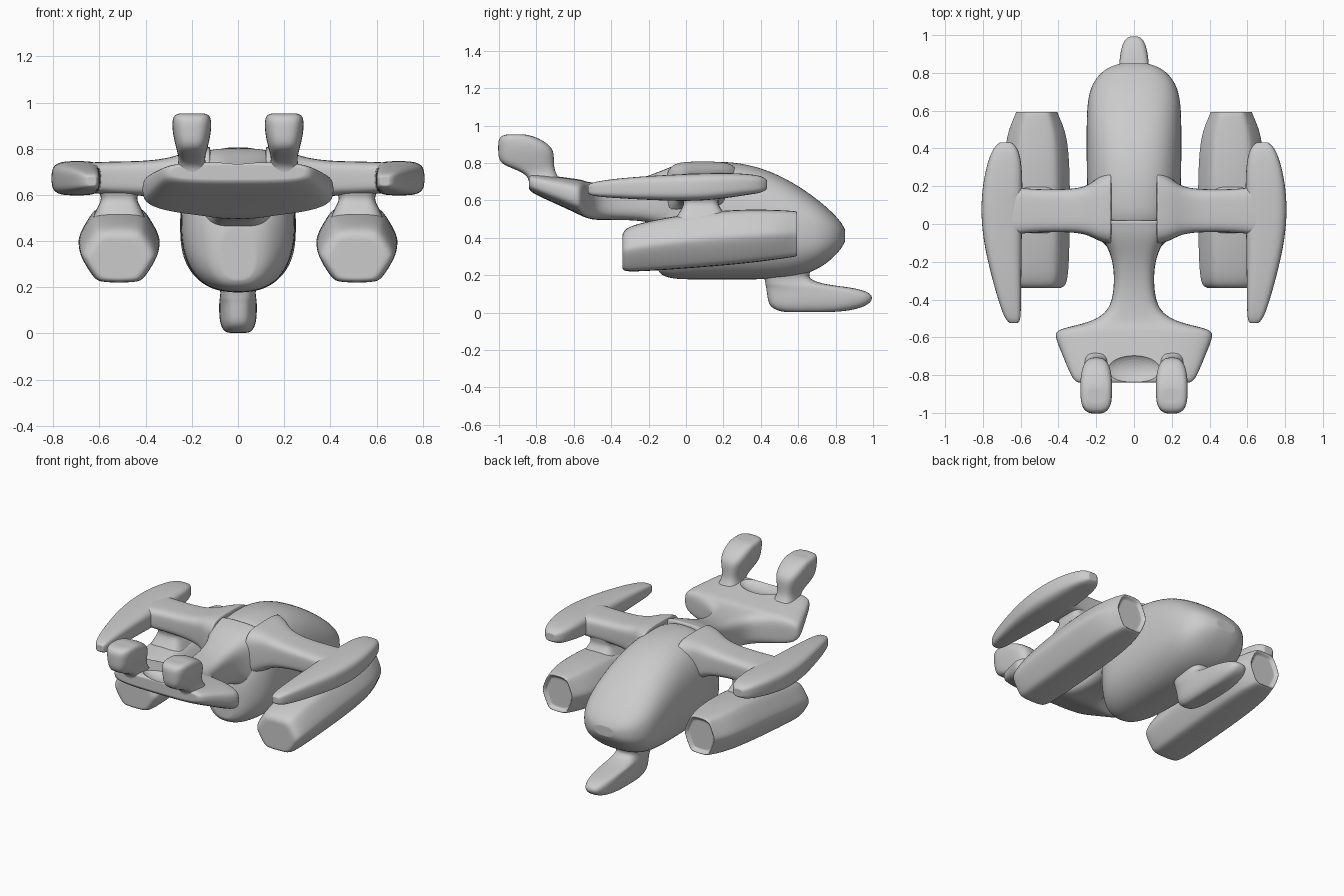
import bpy, bmesh
from math import cos, sin, pi, copysign


def rounded(n, count=24):
    """Unit superellipse: n=2 is a circle, larger n is boxier."""
    p = lambda v: copysign(abs(v) ** (2 / n), v)
    ts = [2 * pi * (i + 0.5) / count for i in range(count)]
    return [(p(cos(t)), p(sin(t))) for t in ts]


def loft(name, axis, rows, shape, mirror=False):
    """Skin a unit shape through rows of (position, u0, u1, v0, v1)."""
    bm = bmesh.new()
    rings = []
    for pos, u0, u1, v0, v1 in rows:
        ring = []
        for a, b in shape:
            u = (u0 + u1) / 2 + a * (u1 - u0) / 2
            v = (v0 + v1) / 2 + b * (v1 - v0) / 2
            co = {"x": (pos, u, v), "y": (u, pos, v), "z": (u, v, pos)}[axis]
            ring.append(bm.verts.new(co))
        rings.append(ring)
    k = len(shape)
    for r, s in zip(rings, rings[1:]):
        for i in range(k):
            j = (i + 1) % k
            bm.faces.new((r[i], r[j], s[j], s[i]))
    # close each end with an inset ring so the cap stays smooth
    for ring in (rings[0], rings[-1]):
        cap = bm.faces.new(ring)
        bmesh.ops.inset_region(bm, faces=[cap], thickness=0.008)
    bmesh.ops.recalc_face_normals(bm, faces=bm.faces)
    for f in bm.faces:
        f.smooth = True
    me = bpy.data.meshes.new(name)
    bm.to_mesh(me)
    bm.free()
    ob = bpy.data.objects.new(name, me)
    bpy.context.collection.objects.link(ob)
    if mirror:
        ob.modifiers.new("Mirror", "MIRROR")
    sub = ob.modifiers.new("Subdivision", "SUBSURF")
    sub.levels = sub.render_levels = 2
    return ob


def centred(rows):
    """Rows of (position, half width, v0, v1), symmetric about x = 0."""
    return [(p, -w, w, a, b) for p, w, a, b in rows]


# Main body
loft("body", "y", centred([
    (-0.15, 0.08, 0.23, 0.46), (-0.135, 0.13, 0.20, 0.54), (-0.08, 0.19, 0.18, 0.70),
    (0.0, 0.24, 0.175, 0.80), (0.12, 0.25, 0.175, 0.81), (0.25, 0.252, 0.175, 0.81),
    (0.42, 0.253, 0.175, 0.775), (0.58, 0.253, 0.187, 0.695), (0.70, 0.242, 0.225, 0.61),
    (0.78, 0.20, 0.285, 0.54), (0.83, 0.14, 0.34, 0.485), (0.85, 0.07, 0.38, 0.445)]),
    rounded(2.5))

# Neck flaring into the wide head
head = loft("head_and_neck", "y", centred([
    (-0.84, 0.29, 0.665, 0.73), (-0.832, 0.32, 0.645, 0.745), (-0.77, 0.35, 0.615, 0.74),
    (-0.66, 0.395, 0.565, 0.725), (-0.585, 0.425, 0.53, 0.715), (-0.555, 0.40, 0.515, 0.71),
    (-0.53, 0.27, 0.505, 0.70), (-0.49, 0.17, 0.495, 0.695), (-0.43, 0.122, 0.495, 0.695),
    (-0.33, 0.105, 0.495, 0.70), (-0.22, 0.108, 0.49, 0.725), (-0.13, 0.135, 0.46, 0.76),
    (-0.06, 0.18, 0.41, 0.79), (0.02, 0.23, 0.35, 0.805)]), rounded(3.5))

# Shallow dish in the head between the pods
bpy.ops.mesh.primitive_uv_sphere_add(segments=32, ring_count=16, radius=1,
                                     location=(0, -0.765, 0.765))
cutter = bpy.context.object
cutter.name = "dish_cutter"
cutter.scale = (0.155, 0.085, 0.06)
cutter.hide_render = True
cutter.hide_set(True)
cut = head.modifiers.new("Dish", "BOOLEAN")
cut.operation, cut.object, cut.solver = "DIFFERENCE", cutter, "EXACT"

# Pods standing on the head
loft("head_pod", "z", [
    (0.68, 0.12, 0.28, -0.84, -0.66), (0.72, 0.135, 0.265, -0.84, -0.68),
    (0.755, 0.145, 0.255, -0.88, -0.70), (0.79, 0.135, 0.265, -0.985, -0.705),
    (0.83, 0.125, 0.275, -1.005, -0.705), (0.88, 0.115, 0.285, -1.005, -0.71),
    (0.925, 0.115, 0.285, -1.005, -0.77), (0.948, 0.125, 0.275, -0.985, -0.83),
    (0.953, 0.15, 0.25, -0.95, -0.87)], rounded(3), True)

# Cross arms, flared where they leave the body
loft("wing_arm", "x", [
    (0.12, -0.11, 0.29, 0.48, 0.81), (0.19, -0.09, 0.25, 0.53, 0.80),
    (0.24, -0.06, 0.205, 0.565, 0.78), (0.31, -0.045, 0.187, 0.585, 0.757),
    (0.42, -0.043, 0.183, 0.598, 0.746), (0.55, -0.045, 0.185, 0.60, 0.745),
    (0.66, -0.06, 0.20, 0.61, 0.74)], rounded(4), True)

# Long blades at the arm ends
loft("wing_blade", "y", [
    (-0.525, 0.615, 0.655, 0.64, 0.68), (-0.51, 0.60, 0.68, 0.625, 0.695),
    (-0.42, 0.598, 0.715, 0.615, 0.712), (-0.25, 0.596, 0.762, 0.605, 0.728),
    (-0.08, 0.594, 0.80, 0.597, 0.738), (0.08, 0.59, 0.812, 0.597, 0.745),
    (0.22, 0.59, 0.80, 0.612, 0.748), (0.33, 0.595, 0.775, 0.63, 0.742),
    (0.405, 0.615, 0.745, 0.64, 0.732), (0.432, 0.65, 0.71, 0.66, 0.71)],
    rounded(3.5), True)

# Faceted engines with a recessed rear face
half = [(0.50, -1), (0.64, -0.86), (0.85, -0.45), (1.0, -0.08), (1.0, 0.12),
        (0.86, 0.45), (0.66, 0.84), (0.48, 1)]
loft("engine", "y", [
    (-0.34, 0.40, 0.63, 0.24, 0.41), (-0.335, 0.365, 0.665, 0.222, 0.44),
    (-0.28, 0.345, 0.685, 0.217, 0.475), (0.0, 0.338, 0.692, 0.235, 0.53),
    (0.3, 0.338, 0.692, 0.26, 0.555), (0.48, 0.355, 0.675, 0.283, 0.55),
    (0.575, 0.40, 0.63, 0.297, 0.545), (0.597, 0.405, 0.625, 0.302, 0.54),
    (0.592, 0.415, 0.615, 0.312, 0.53), (0.575, 0.425, 0.605, 0.325, 0.515)],
    half + [(-a, b) for a, b in reversed(half)], True)

# Short pylons joining engines to arms
loft("engine_pylon", "z", [
    (0.50, 0.40, 0.63, -0.06, 0.23), (0.545, 0.42, 0.61, -0.03, 0.195),
    (0.58, 0.44, 0.59, -0.01, 0.17), (0.61, 0.43, 0.60, -0.02, 0.175),
    (0.66, 0.40, 0.63, -0.035, 0.18)], rounded(4), True)

# Rear foot under the body
loft("rear_foot", "z", [
    (0.003, -0.04, 0.04, 0.54, 0.76), (0.008, -0.06, 0.06, 0.49, 0.87),
    (0.035, -0.076, 0.076, 0.445, 0.97), (0.075, -0.082, 0.082, 0.435, 1.005),
    (0.11, -0.082, 0.082, 0.43, 0.985), (0.135, -0.082, 0.082, 0.427, 0.89),
    (0.15, -0.08, 0.08, 0.424, 0.74), (0.18, -0.075, 0.075, 0.42, 0.655),
    (0.215, -0.085, 0.085, 0.41, 0.66), (0.26, -0.10, 0.10, 0.40, 0.69)], rounded(3))
